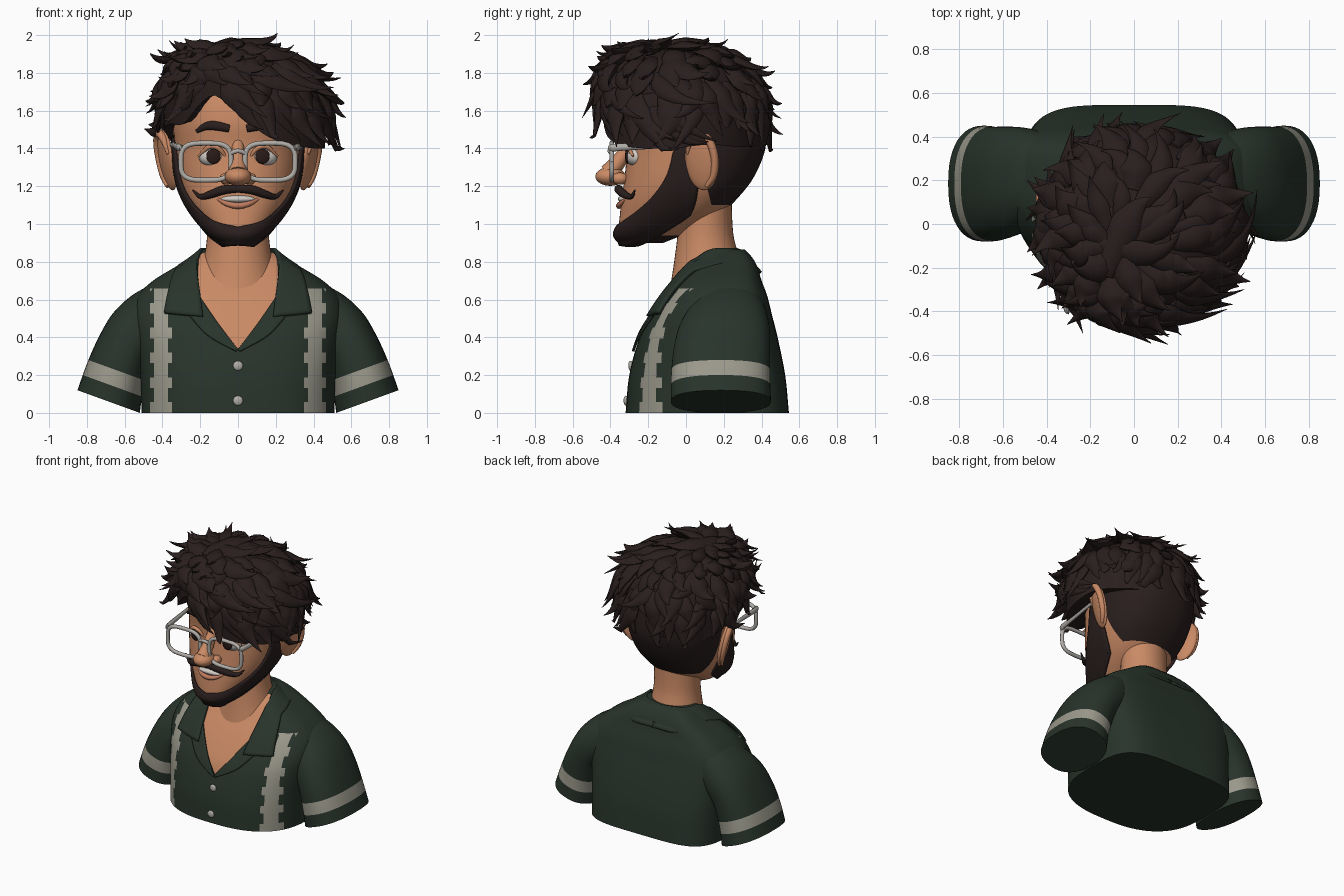
import bpy, bmesh, math, random
from mathutils import Vector, Matrix

if "Cube" in bpy.data.objects:
    bpy.data.objects.remove(bpy.data.objects["Cube"])
random.seed(4)
pi = math.pi

def material(name, r, g, b):
    m = bpy.data.materials.new(name)
    m.diffuse_color = (r, g, b, 1)
    m.use_nodes = True
    m.node_tree.nodes["Principled BSDF"].inputs["Base Color"].default_value = m.diffuse_color
    return m

SHIRT = material("dark_green_cloth", .021, .034, .024)
TRIM = material("pale_trim", .33, .32, .26)
SKIN = material("skin", .59, .255, .13)
HAIR = material("dark_brown_hair", .022, .013, .0125)
FRAME = material("grey_frame", .44, .42, .39)
WHITE = material("eye_white", .62, .58, .54)
IRIS = material("dark_iris", .022, .010, .008)
LIP = material("lip", .52, .20, .115)

def interp(rows, t):
    """Smooth interpolation of rows keyed by their first number."""
    t = max(rows[0][0], min(rows[-1][0], t))
    i = max(k for k in range(len(rows) - 1) if rows[k][0] <= t)
    a, b = rows[i], rows[i + 1]
    p, q = rows[max(i - 1, 0)], rows[min(i + 2, len(rows) - 1)]
    h = b[0] - a[0]
    u = (t - a[0]) / h
    out = []
    for k in range(1, len(a)):
        m0 = (b[k] - p[k]) / (b[0] - p[0]) * h
        m1 = (q[k] - a[k]) / (q[0] - a[0]) * h
        out.append((2*u**3 - 3*u*u + 1)*a[k] + (u**3 - 2*u*u + u)*m0 + (3*u*u - 2*u**3)*b[k] + (u**3 - u*u)*m1)
    return out

def build(name, grids, mats, closed=True, planes=(), rule=None, solid=0):
    """Mesh from point grids, cut along planes, coloured by a rule."""
    bm = bmesh.new()
    for rows in grids:
        vs = [[bm.verts.new(p) for p in r] for r in rows]
        n = len(rows[0])
        for a, b in zip(vs, vs[1:]):
            for j in range(n if closed else n - 1):
                k = (j + 1) % n
                bm.faces.new((a[j], a[k], b[k], b[j]))
        if closed:
            bm.faces.new(vs[0])
            bm.faces.new(vs[-1])
    bmesh.ops.recalc_face_normals(bm, faces=bm.faces)
    for co, no in planes:
        bmesh.ops.bisect_plane(bm, geom=bm.verts[:] + bm.edges[:] + bm.faces[:], dist=1e-5, plane_co=co, plane_no=no)
    if rule:
        for f in bm.faces:
            f.material_index = rule(f.calc_center_median())
    return finish(name, bm, mats, solid)

def finish(name, bm, mats, solid=0):
    me = bpy.data.meshes.new(name)
    bm.to_mesh(me)
    bm.free()
    for m in mats:
        me.materials.append(m)
    ob = bpy.data.objects.new(name, me)
    bpy.context.collection.objects.link(ob)
    if solid:
        md = ob.modifiers.new("thickness", 'SOLIDIFY')
        md.thickness, md.offset = solid, 0
    return ob

def ball(name, loc, scale, mat, rot=Matrix()):
    bm = bmesh.new()
    bmesh.ops.create_uvsphere(bm, u_segments=28, v_segments=18, radius=1, matrix=Matrix.Translation(loc) @ rot @ Matrix.Diagonal((*scale, 1)))
    return finish(name, bm, [mat])

def sweep(pts, widths, thicks, ups, seg=8):
    """Rings of an elliptical section along a path."""
    rows, pts = [], [Vector(p) for p in pts]
    for i, p in enumerate(pts):
        t = (pts[min(i + 1, len(pts) - 1)] - pts[max(i - 1, 0)]).normalized()
        side = t.cross(ups[i]).normalized()
        up = side.cross(t)
        rows.append([p + side*widths[i]*math.cos(2*pi*j/seg) + up*thicks[i]*math.sin(2*pi*j/seg) for j in range(seg)])
    return rows

def strand(name, keys, mat, up=(0, -1, 0), flat=1, n=18):
    """Tapered tube through key points (x, y, z, radius)."""
    rows = [(i, *k) for i, k in enumerate(keys)]
    s = [interp(rows, i*(len(keys) - 1)/n) for i in range(n + 1)]
    r = [p[3] for p in s]
    return build(name, [sweep([p[:3] for p in s], r, [a*flat for a in r], [Vector(up)]*len(s), 10)], [mat])

def spow(v, e):
    return math.copysign(abs(v)**e, v)

def section(rows, z, th, n, off=0, back=None):
    hw, yf, yb = interp(rows, z)
    if back and math.cos(th) < 0:
        n = back
    return Vector(((hw + off)*spow(math.sin(th), 2/n), (yf + yb)/2 - ((yb - yf)/2 + off)*spow(math.cos(th), 2/n), z))

def loft(rows, n, levels, seg, back=None):
    z0, z1 = rows[0][0], rows[-1][0]
    return [[section(rows, z0 + (z1 - z0)*i/levels, 2*pi*j/seg, n, 0, back) for j in range(seg)] for i in range(levels + 1)]

# Shirt body, with open V neck and front stripes
BODY = [(0, .51, -.32, .545), (.2, .52, -.30, .525), (.4, .545, -.245, .485), (.52, .56, -.18, .455), (.62, .53, -.115, .43),
        (.7, .45, -.055, .40), (.78, .32, .0, .375), (.83, .24, .04, .345), (.865, .18, .08, .31)]
def body_rule(c):
    ax = abs(c.x)
    if ax < .255 and ax < .8*(c.z - .335) and c.y < .1:
        return 2
    half = .058 if c.z % .13 < .06 else .037
    return 1 if abs(ax - .408) < half and c.z < .66 and c.y < .1 else 0
cuts = [((s*(.408 + d), 0, 0), (1, 0, 0)) for s in (-1, 1) for d in (-.058, -.037, .037, .058)]
cuts += [((0, 0, .335), (s, 0, -.8)) for s in (-1, 1)]
build("shirt_body", [loft(BODY, 2.6, 46, 88, 4.2)], [SHIRT, TRIM, SKIN], planes=cuts, rule=body_rule)

def front(x, z):
    hw, yf, yb = interp(BODY, z)
    return (yf + yb)/2 - (yb - yf)/2*max(0, 1 - abs(x/hw)**2.6)**(1/2.6)

def ruled(name, inner, outer, mat, lift, thick):
    """Cloth flap between two edges, kept in front of the shirt."""
    a, b = [[(i, *p) for i, p in enumerate(e)] for e in (inner, outer)]
    rows = []
    for i in range(31):
        t = i/30*(len(a) - 1)
        p, q = Vector(interp(a, t)), Vector(interp(b, t))
        row = []
        for j in range(9):
            v = p.lerp(q, j/8)
            if v.y < .1 and v.z < .8:
                v.y = min(v.y, front(v.x, v.z) - lift)
            row.append(v)
        rows.append(row)
    return build(name, [rows], [mat], closed=False, solid=thick)

# Sleeves: outer x,z / inner x,z / y centre / half depth
SLEEVE = [(0, .85, .12, .52, .0, .185, .265), (1, .80, .26, .50, .14, .183, .262), (2, .738, .40, .46, .28, .19, .255),
          (3, .66, .53, .40, .36, .203, .24), (4, .55, .63, .34, .42, .22, .205), (5, .42, .695, .28, .50, .23, .16)]
for s, side in ((-1, "left"), (1, "right")):
    rows = []
    for i in range(26):
        ox, oz, ix, iz, yc, v = interp(SLEEVE, i/5)
        ring = []
        for j in range(48):
            c, d = spow(math.cos(2*pi*j/48), .85), spow(math.sin(2*pi*j/48), .85)
            ring.append((s*((ox + ix)/2 + (ox - ix)/2*c), yc + v*d, (oz + iz)/2 + (oz - iz)/2*c))
        rows.append(ring)
    ax, base = Vector((-.342*s, 0, .94)), Vector((.685*s, 0, .06))
    build(side + "_sleeve", [rows], [SHIRT, TRIM], planes=[(base + ax*d, ax) for d in (.085, .17)],
          rule=lambda c: int(.085 < (c - base).dot(ax) < .17))
    # Collar half and lapel
    ruled(side + "_collar", [(s*x, y, z) for x, y, z in ((0, .28, .86), (.15, .24, .865), (.2, .12, .855), (.215, .0, .76), (.2, -.1, .63), (.185, -.2, .51))],
          [(s*x, y, z) for x, y, z in ((0, .395, .74), (.2, .375, .745), (.29, .2, .785), (.34, .04, .73), (.37, -.04, .63), (.39, -.12, .53))], SHIRT, .022, .022)
    ruled(side + "_lapel", [(s*.2, 0, .61), (s*.1, 0, .465), (0, 0, .335)], [(s*.27, 0, .53), (s*.16, 0, .41), (s*.01, 0, .325)], SHIRT, .01, .014)
for z in (.25, .065):
    ball("button", (0, front(0, z) - .004, z), (.026, .012, .026), FRAME)

# Neck and head
build("neck", [loft([(.58, .25, -.1, .28), (.72, .205, -.075, .29), (.82, .18, -.06, .28), (.95, .163, -.045, .25), (1.2, .17, -.04, .24)], 2, 20, 40)], [SKIN])
HEAD = [(.90, .07, -.33, -.12), (.95, .14, -.355, .0), (1.05, .225, -.35, .18), (1.15, .283, -.338, .285), (1.25, .315, -.325, .36),
        (1.4, .335, -.312, .42), (1.55, .34, -.325, .42), (1.7, .31, -.29, .38), (1.82, .2, -.2, .28)]
build("head", [loft(HEAD, 2.3, 46, 72)], [SKIN, HAIR], planes=[((0, .16, 1), (0, 1, .25)), ((0, 0, 1.1), (0, 0, 1))],
      rule=lambda c: int(c.y + .25*(c.z - 1) > .16 and c.z > 1.1 or c.z < .94))

# Beard follows the jaw; edge heights by angle from the front
TOP = [(0, .98), (.5, 1.02), (.9, 1.12), (1.15, 1.25), (1.35, 1.42), (1.5, 1.46)]
LOW = [(0, .90), (1.1, .90), (1.35, .95), (1.5, 1.06)]
rows = []
for i in range(-36, 37):
    u = i/36*1.5
    z1, z0 = interp(TOP, abs(u))[0], interp(LOW, abs(u))[0]
    row = []
    for j in range(13):
        z = z0 + (z1 - z0)*j/12
        th = u*(1 + .27*max(0, min(1, (1.38 - z)/.33)))
        thick = (.022 - .01*abs(u)/1.5)*math.sin(pi*min(1, .2 + j/12*.75))
        row.append(section(HEAD, z, th, 2.3, .004 + thick) - Vector((0, 0, .012*(j == 0))))
    rows.append(row)
build("beard", [rows], [HAIR], closed=False, solid=.018)

# Face
strand("nose_bridge", [(0, -.29, 1.43, .03), (0, -.35, 1.34, .04), (0, -.41, 1.27, .05)], SKIN, (1, 0, 0))
ball("nose_tip", (0, -.40, 1.252), (.07, .08, .05), SKIN)
ball("teeth", (0, -.33, 1.132), (.09, .03, .02), WHITE)
strand("lower_lip", [(-.12, -.31, 1.14, .006), (-.06, -.345, 1.108, .014), (0, -.354, 1.097, .017), (.06, -.345, 1.108, .014), (.12, -.31, 1.14, .006)], LIP)
for s, side in ((-1, "left"), (1, "right")):
    ball(side + "_nostril", (s*.062, -.35, 1.24), (.036, .045, .032), SKIN)
    ball(side + "_eye", (s*.133, -.262, 1.355), (.075, .055, .052), WHITE)
    ball(side + "_iris", (s*.13, -.31, 1.358), (.038, .013, .04), IRIS)
    strand(side + "_eyelid", [(s*.06, -.3, 1.35, .006), (s*.1, -.314, 1.398, .012), (s*.15, -.31, 1.41, .013), (s*.21, -.28, 1.36, .006)], SKIN)
    strand(side + "_eyebrow", [(s*.045, -.325, 1.505, .02), (s*.12, -.32, 1.52, .024), (s*.17, -.305, 1.517, .02), (s*.22, -.28, 1.49, .01)], HAIR, flat=.7)
    strand(side + "_moustache", [(s*-.005, -.355, 1.185, .018), (s*.07, -.355, 1.182, .024), (s*.15, -.325, 1.155, .02), (s*.2, -.29, 1.145, .013), (s*.24, -.27, 1.18, .004)], HAIR)
    # Ear with raised rim
    rot = Matrix.Rotation(-s*.35, 4, 'Z') @ Matrix.Rotation(s*.2, 4, 'Y')
    pos = Vector((s*.375, .085, 1.34))
    ball(side + "_ear", pos, (.03, .095, .165), SKIN, rot)
    rim = [pos + rot @ Vector((s*.016, .078*math.cos(a), .146*math.sin(a))) for a in (2.9, 2.2, 1.5, .8, .1, -.6, -1.3)]
    strand(side + "_ear_rim", [(*p, r) for p, r in zip(rim, (.008, .02, .022, .022, .02, .018, .012))], SKIN, (s, 0, 0))
    # Glasses
    loop = [(s*.17 + .133*spow(math.cos(a), .6), -.393, 1.33 + .098*spow(math.sin(a), .6), .0135) for a in (2*pi*k/28 for k in range(29))]
    strand(side + "_lens_rim", loop, FRAME, n=84)
    strand(side + "_temple", [(s*.295, -.397, 1.40, .02), (s*.312, -.37, 1.405, .02), (s*.335, -.15, 1.415, .015), (s*.36, .06, 1.42, .01)], FRAME, (1, 0, 0), .7)
strand("glasses_bridge", [(-.04, -.395, 1.375, .012), (0, -.405, 1.387, .012), (.04, -.395, 1.375, .012)], FRAME)

# Hair: dome down to an uneven hairline, covered with curved locks
LINE = [(-pi, 1.40), (-2.2, 1.41), (-1.75, 1.48), (-1.2, 1.53), (-.85, 1.53), (-.55, 1.64), (-.35, 1.68), (0, 1.57),
        (.35, 1.46), (.8, 1.41), (1.4, 1.40), (1.9, 1.42), (2.3, 1.41), (pi, 1.40)]
def dome(th, p):
    th = (th + pi) % (2*pi) - pi
    zb, a = interp(LINE, th)[0], min(p, 1)*pi/2
    r = spow(math.sin(a), .7)*(1 - .06*max(0, p - .75)/.25)
    rx = .435 + .06*max(0, p - .4)*max(0, math.sin(th))
    ry = .45 if abs(th) < pi/2 else .44
    return Vector((.025 - .11*(1 - r) + rx*r*math.sin(th), -.01 - .1*(1 - r) - ry*r*math.cos(th),
                   zb + (1.93 - zb)*max(0, math.cos(a))**.72 - .3*max(0, p - 1)))
rows = [[dome(2*pi*j/72, .02 + .98*i/20) for j in range(72)] for i in range(21)]
rows.append([Vector((p.x*.72, p.y*.68, p.z + .03)) for p in rows[-1]])
build("hair_base", [rows], [HAIR])
locks = []
for p0, count in ((-.04, 6), (.06, 10), (.18, 14), (.3, 18), (.42, 22), (.55, 24), (.66, 27), (.76, 28)):
    for k in range(count):
        th = 2*pi*(k + random.uniform(-.45, .45))/count - pi
        start, length = p0 + random.uniform(-.05, .06), random.uniform(.3, .46)
        length = min(length, random.uniform(1.02, 1.12) - start)
        drift = random.uniform(-.35, .35) + (.35 if -.4 < th < 1.4 else 0)
        lift, w = random.uniform(.03, .14), random.uniform(.045, .08)
        if p0 < .25:
            lift *= .65
        pts, ups, ws = [], [], []
        for i in range(12):
            t = i/11
            q = dome(th + drift*t*t, start + length*t*(1 - .2*t*t))
            up = (q - Vector((0, 0, 1.5))).normalized()
            pts.append(q + up*(.02*math.sin(pi*t) + lift*t**2.8) + Vector((0, 0, .03*t**4)))
            ups.append(up)
            ws.append(w*(.5 + 1.25*t if t < .4 else 1 - ((t - .4)/.61)**.95) + .001)
        locks.append(sweep(pts, ws, [.48*x for x in ws], ups))
build("hair_locks", locks, [HAIR])

# Smooth shading with crisp hems
bpy.ops.object.select_all(action='SELECT')
bpy.context.view_layer.objects.active = bpy.data.objects["head"]
bpy.ops.object.shade_smooth_by_angle(angle=math.radians(45))
